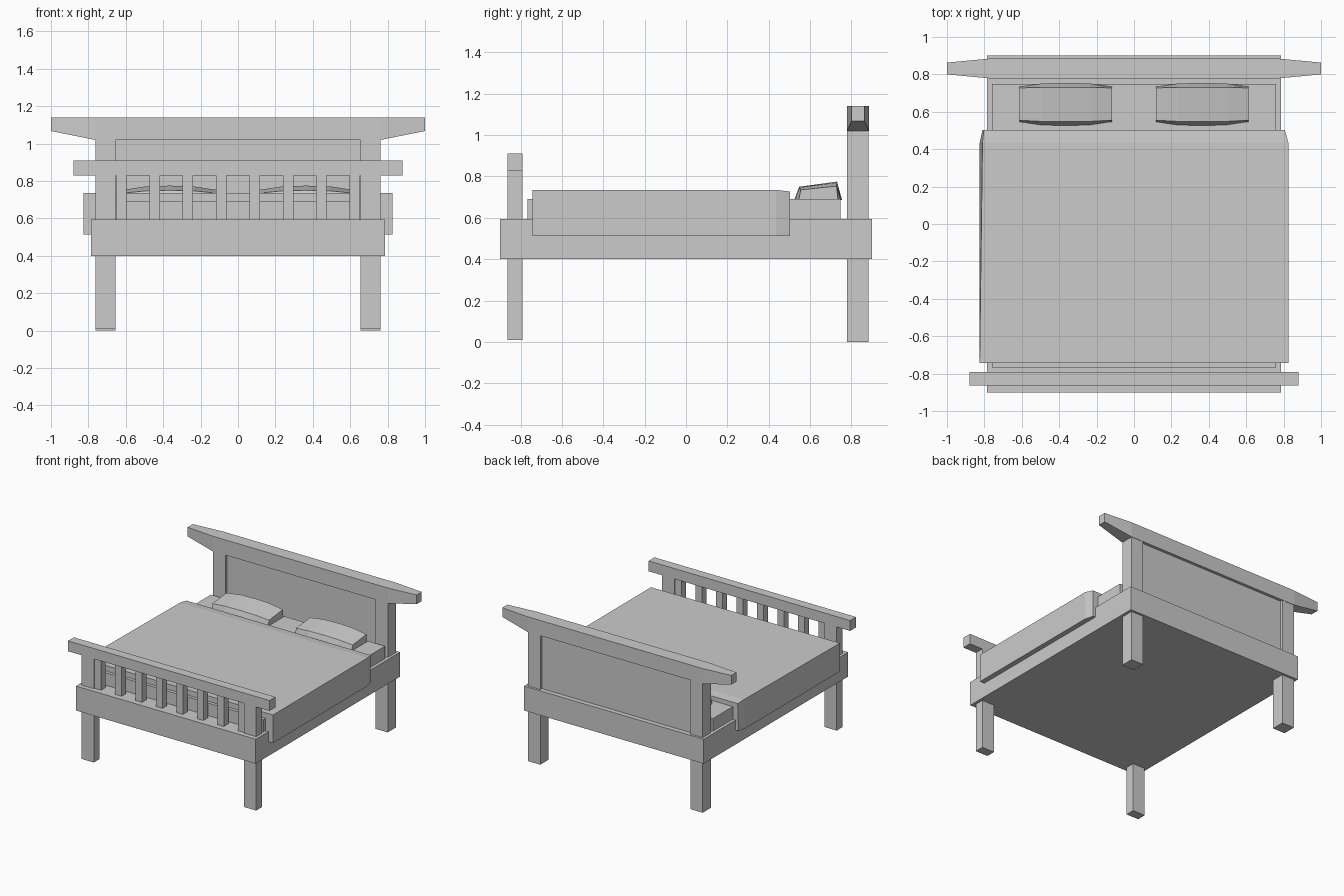
import bpy, bmesh

if "Cube" in bpy.data.objects:
    bpy.data.objects.remove(bpy.data.objects["Cube"])


def mesh_object(name, verts, faces):
    mesh = bpy.data.meshes.new(name)
    mesh.from_pydata(verts, [], faces)
    bm = bmesh.new()
    bm.from_mesh(mesh)
    bmesh.ops.recalc_face_normals(bm, faces=bm.faces)
    bm.to_mesh(mesh)
    bm.free()
    obj = bpy.data.objects.new(name, mesh)
    bpy.context.collection.objects.link(obj)
    return obj


def loft(name, rings):
    """Skin closed rings of points and cap both ends."""
    n = len(rings[0])
    verts = [p for ring in rings for p in ring]
    faces = [tuple(range(n)), tuple(range(len(verts) - n, len(verts)))]
    for r in range(len(rings) - 1):
        for i in range(n):
            a, b = r * n + i, r * n + (i + 1) % n
            faces.append((a, b, b + n, a + n))
    return mesh_object(name, verts, faces)


def x_ring(x, y0, y1, z0, z1):
    return [(x, y0, z0), (x, y1, z0), (x, y1, z1), (x, y0, z1)]


def box(name, x0, x1, y0, y1, z0, z1):
    return loft(name, [x_ring(x0, y0, y1, z0, z1), x_ring(x1, y0, y1, z0, z1)])


# Frame and mattress
box("bed_frame", -0.785, 0.785, -0.9, 0.9, 0.40, 0.593)
box("mattress", -0.76, 0.76, -0.767, 0.748, 0.55, 0.692)

# Posts, which run down into the legs
for side, s in (("left", -1), ("right", 1)):
    x0, x1 = sorted((s * 0.655, s * 0.763))
    box(f"head_post_{side}", x0, x1, 0.778, 0.882, 0.0, 1.02)
    box(f"foot_post_{side}", x0, x1, -0.863, -0.79, 0.01, 0.83)

# Headboard panel and tapered top rail
box("head_panel", -0.655, 0.655, 0.797, 0.862, 0.58, 1.02)
loft("head_rail", [
    x_ring(-1.0, 0.80, 0.863, 1.067, 1.14),
    x_ring(-0.765, 0.778, 0.885, 1.02, 1.14),
    x_ring(0.765, 0.778, 0.885, 1.02, 1.14),
    x_ring(1.0, 0.80, 0.863, 1.067, 1.14),
])

# Footboard rail and slats
box("foot_rail", -0.88, 0.88, -0.863, -0.79, 0.828, 0.91)
for i in range(8):
    x = (i - 3.5) * 0.1785
    box(f"foot_slat_{i + 1}", x - 0.028, x + 0.028, -0.855, -0.798, 0.58, 0.83)


# Blanket, narrowing slightly at the turned-down end
def blanket_ring(y, bottom_left, top_left, right, top):
    return [(bottom_left, y, 0.513), (right, y, 0.513),
            (right, y, top), (top_left, y, top)]


loft("blanket", [
    blanket_ring(-0.742, -0.827, -0.825, 0.825, 0.735),
    blanket_ring(0.435, -0.825, -0.81, 0.825, 0.735),
    blanket_ring(0.502, -0.81, -0.803, 0.807, 0.727),
])

# Pillows, swelling towards the middle
for side, cx in (("left", -0.365), ("right", 0.365)):
    rings = []
    for dx, t in ((-0.247, 0), (-0.13, 0.8), (0, 1), (0.13, 0.8), (0.247, 0)):
        x = cx + dx
        rings.append([(x, 0.545 - 0.022 * t, 0.685),
                      (x, 0.735 + 0.02 * t, 0.685),
                      (x, 0.728 + 0.002 * t, 0.753 + 0.022 * t),
                      (x, 0.555 - 0.008 * t, 0.735 + 0.015 * t)])
    loft(f"pillow_{side}", rings)
